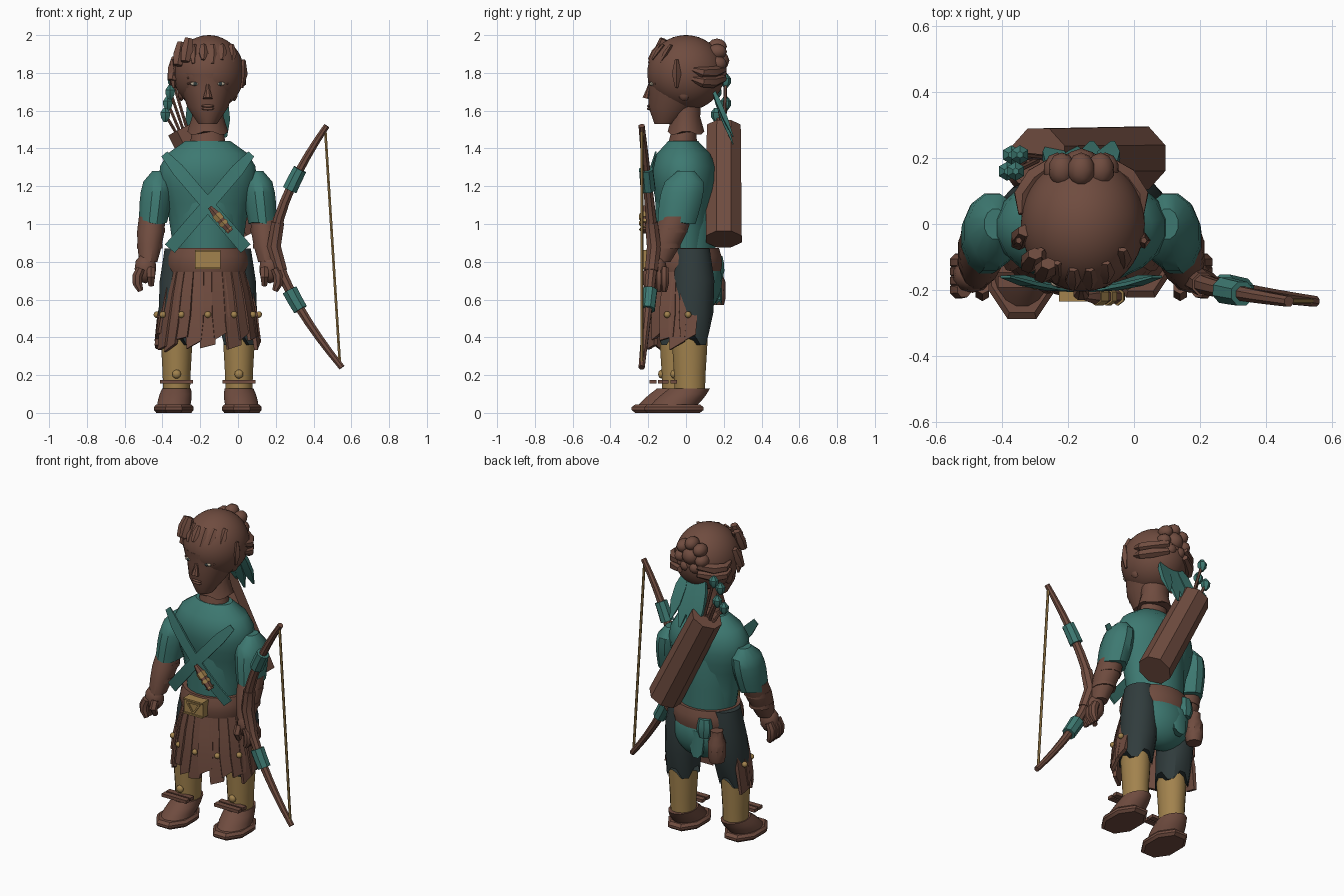
import bpy, bmesh, math, random
from mathutils import Matrix, Vector

random.seed(4)
if "Cube" in bpy.data.objects:
    bpy.data.objects.remove(bpy.data.objects["Cube"])

BODY_X = -.16  # the body stands to one side of the bow
ACROSS, DEEP, UP = Matrix.Identity(3)


def material(name, *rgb):
    mat = bpy.data.materials.new(name)
    mat.use_nodes = True
    mat.diffuse_color = (*rgb, 1)
    mat.node_tree.nodes["Principled BSDF"].inputs["Base Color"].default_value = (*rgb, 1)
    return mat


BROWN = material("warm brown", .16, .072, .05)
TEAL = material("teal cloth", .047, .19, .165)
GOLD = material("old gold", .36, .225, .075)
DARK = material("charcoal cloth", .03, .045, .046)
PALE = material("eye white", .45, .38, .28)


def body(side, deep, height):
    """A point measured from the centre line of the body."""
    return Vector((BODY_X + side, deep, height))


def finish(name, bm, mat):
    bmesh.ops.recalc_face_normals(bm, faces=bm.faces)
    mesh = bpy.data.meshes.new(name)
    bm.to_mesh(mesh)
    bm.free()
    mesh.materials.append(mat)
    for polygon in mesh.polygons:
        polygon.use_smooth = True
    mesh.set_sharp_from_angle(angle=math.radians(35))
    bpy.context.collection.objects.link(bpy.data.objects.new(name, mesh))


def sweep(name, centres, sizes, mat, sides=8, ratio=1, ref=DEEP, level=False, jag=0):
    """Skin ellipses (boxes for four sides) along centres; jag lifts parts of the last ring."""
    bm = bmesh.new()
    rings = []
    last = len(centres) - 1
    corner = math.sqrt(2) if sides == 4 else 1
    for i, (centre, size) in enumerate(zip(centres, sizes)):
        along = UP if level else (centres[min(i + 1, last)] - centres[max(i - 1, 0)]).normalized()
        wide = ref.cross(along).normalized() * size * corner
        thick = along.cross(wide) * ratio
        ring = []
        for j in range(sides):
            angle = math.tau * (j + .5) / sides
            spot = centre + wide * math.cos(angle) + thick * math.sin(angle)
            if i == last and j % 4 in (0, 3):
                spot = spot + UP * jag
            ring.append(bm.verts.new(spot))
        rings.append(ring)
    for low, high in zip(rings, rings[1:]):
        for j in range(sides):
            k = (j + 1) % sides
            bm.faces.new((low[j], low[k], high[k], high[j]))
    bm.faces.new(rings[0])
    bm.faces.new(rings[-1])
    finish(name, bm, mat)


def taper(name, start, end, sizes, mat, sides=8, ratio=1, bow=Vector(), **options):
    """Evenly spaced rings from start to end, pushed sideways by bow in the middle."""
    steps = [i / (len(sizes) - 1) for i in range(len(sizes))]
    centres = [start.lerp(end, t) + bow * 4 * t * (1 - t) for t in steps]
    sweep(name, centres, sizes, mat, sides, ratio, **options)


def ball(name, centre, radii, mat, detail=2):
    bm = bmesh.new()
    shape = Matrix.Translation(centre) @ Matrix.Diagonal((*radii, 1))
    bmesh.ops.create_icosphere(bm, subdivisions=detail, radius=1, matrix=shape)
    finish(name, bm, mat)


# Head and neck
ball("cranium", body(.005, 0, 1.8), (.188, .205, .2), BROWN, 4)
taper("face_and_jaw", body(0, -.11, 1.53), body(0, 0, 1.8), (.05, .11, .14, .18), BROWN, 24, 1.15, level=True)
taper("neck", body(0, 0, 1.66), body(0, 0, 1.475), (.09, .085, .11), BROWN, 16, .9, jag=.015)
taper("collar", body(0, -.02, 1.4), body(0, -.01, 1.49), (.1, .085), BROWN, 16, .8)

# Face
taper("nose", body(0, -.19, 1.75), body(0, -.212, 1.665), (.009, .014, .026), BROWN, ratio=.8)
for height in (1.61, 1.625):
    ball("lip", body(0, -.195, height), (.035, .012, .008), BROWN)
for side in (-1, 1):
    eye = body(side * .067, -.18, 1.742)
    inner, outer = Vector((side * -.04, -.01, 0)), Vector((side * .04, .02, 0))
    ball("eye", eye, (.026, .012, .011), PALE)
    ball("iris", eye - DEEP * .01, (.01, .004, .01), DARK)
    taper("upper_eyelid", eye + inner, eye + outer, (.005, .007, .005), BROWN, bow=UP * .012)
    brow = eye + UP * .03
    taper("eyebrow", brow + inner, brow + outer, (.006, .008, .005), BROWN, bow=UP * .015)
    ball("ear", body(side * .14, -.01, 1.7), (.02, .035, .05), BROWN)

# Hair: forehead locks, side braids, knot and ribbons
for i in range(6):
    side = (i - 2.5) / 20
    root = body(side, side * side * 4 - .14, 1.95)
    tip = root - UP * (.08 + .02 * (i % 2)) - DEEP * .06
    taper("forehead_lock", root, tip, (.014, .028, .01), BROWN, 5, .6)
for side, deep, height in ((-.15, -.11, 1.9), (-.11, -.14, 1.92), (-.18, -.04, 1.82)):
    middle = body(side, deep, height)
    lean = Vector((.01, .02, .06))
    taper("loose_hair_tuft", middle + lean, middle - lean, (.024, .036, .026), BROWN, 6, .8)
for side in (-1, 1):
    for height in (1.77, 1.82):
        taper("side_braid", body(side * .18, .03, height), body(side * .06, .2, height),
              (.012, .028, .032, .02), BROWN, 6, bow=ACROSS * side * .045 - UP * .02, ref=UP)
    taper("temple_tuft", body(side * .19, -.05, 1.87), body(side * .18, -.05, 1.72), (.01, .026, .008), BROWN, 5)
knot = body(0, .165, 1.865)
ball("hair_knot_core", knot, (.06, .065, .06), BROWN)
for i in range(7):
    turn = Matrix.Rotation(math.tau * i / 7, 3, "Y")
    ball("hair_knot_curl", knot + turn @ UP * .075, (.042, .052, .042), BROWN)
for i in range(4):
    side = (i - 1.5) / 25
    taper("hair_ribbon", body(side, .13, 1.74), body(side * 1.6, .25, 1.4 + abs(side)),
          (.014, .036, .034, .006), TEAL, 4, .35)

# Tunic with crossed bands and a small sheath
taper("tunic", body(0, 0, .84), body(0, -.015, 1.44),
      (.18, .19, .2, .21, .23, .25, .263, .255, .215, .12), TEAL, 20, .66, level=True)
taper("tunic_belly", body(0, 0, .84), body(0, 0, 1.35), (.175, .18, .185, .16), TEAL, 20, .9, level=True)
for side in (-1, 1):
    taper("chest_band", body(side * -.23, -.16, 1.37), body(side * .2, -.16, .87),
          [.02] + [.034] * 6, TEAL, 4, .17, bow=DEEP * -.04)
sheath_top, sheath_end = body(.01, -.22, 1.09), body(.12, -.22, .96)
taper("dagger_sheath", sheath_top, sheath_end, (.012, .025, .022, .02), BROWN, 6)
for t in (.3, .6, .9):
    band = sheath_top.lerp(sheath_end, t)
    taper("sheath_binding", band, band.lerp(sheath_end, .3), (.028, .028), GOLD, 6)

# Arms and hands
for side in (-1, 1):
    taper("sleeve", body(side * .26, 0, 1.28), body(side * .29, -.05, 1), (.035, .078, .086, .086, .082, .077),
          TEAL, 12, 1.35, level=True, jag=.008)
    elbow, wrist = body(side * .295, -.05, 1.04), body(side * .315, -.14, .8)
    taper("forearm", elbow, wrist, (.072, .075, .066, .05), BROWN, 12, 1.2, level=True)
    for t in (.25, .6):
        cuff = elbow.lerp(wrist, t)
        taper("bracer_band", cuff, cuff - UP * .025, [.08 - t / 60] * 2, BROWN, 12, 1.1, level=True)
    palm = body(side * .33, -.155, .765)
    ball("palm", palm, (.06, .054, .08), BROWN)
    for i in range(4):
        knuckle = palm + Vector((side * .025, .028 * i - .045, 0))
        taper("finger", knuckle, knuckle - UP * .12, (.024, .028, .027, .016), BROWN, bow=ACROSS * side * .02)
    thumb = palm - ACROSS * side * .03 - DEEP * .035
    taper("thumb", thumb, thumb - UP * .09, (.024, .024, .016), BROWN, 6, bow=DEEP * -.02)


# Bow: t runs from the lower tip to the upper tip
def bow_point(t):
    reach = abs(t)
    return Vector((.19 + .32 * reach ** 1.5 - .04 * t, -.17 - .065 * reach, .88 + .64 * t))


def bow_part(name, low, high, thickness, mat, count=3):
    steps = [low + (high - low) * i / (count - 1) for i in range(count)]
    sweep(name, [bow_point(t) for t in steps], [thickness - abs(t) / 60 for t in steps], mat)


bow_part("bow_limbs", -1, 1, .034, BROWN, 17)
bow_part("bow_upper_wrap", .47, .64, .05, TEAL)
bow_part("bow_lower_wrap", -.52, -.36, .05, TEAL)
bow_part("bow_grip", -.2, .2, .04, BROWN)
taper("bowstring", bow_point(-.98), bow_point(.98), (.008, .008), GOLD, 6)

# Quiver and arrows
quiver_top, quiver_end = body(-.13, .2, 1.51), body(.17, .2, .92)
taper("quiver", quiver_top, quiver_end, (.097, .103), BROWN)
for i in range(4):
    tip = body(.013 * i - .225, .16 + .05 * (i % 2), 1.58 + .06 * i)
    nock = quiver_top + ACROSS * (.02 * i - .03) - UP * .04
    taper("arrow_shaft", tip, nock, (.009, .009), BROWN, 6)
    taper("arrow_fletching", tip + UP * .035, tip - UP * .04, (.01, .029, .027, .01), TEAL, 6)

# Belt and buckle
taper("belt", body(0, 0, .745), body(0, 0, .872), (.21, .22, .215, .2), BROWN, 24, .88)
buckle = body(0, -.2, .812)
taper("buckle", buckle - UP * .05, buckle + UP * .05, (.068, .068), GOLD, 4, .4)
emblem = buckle - DEEP * .029
corners = [emblem + Vector(spot) for spot in ((-.045, 0, .03), (.045, 0, .03), (0, 0, -.035))]
for i in range(3):
    taper("buckle_triangle_edge", corners[i - 1], corners[i], (.005, .005), GOLD, 4)
for edge in (-.05, .04):
    rail = emblem + UP * edge
    taper("buckle_rail", rail, rail + UP * .01, (.068, .068), GOLD, 4, .1)

# Pouch, flask and cloth on the back of the belt
taper("belt_pouch", body(-.09, .17, .71), body(-.09, .165, .83), (.035, .05, .05, .04), TEAL, ratio=.75)
taper("flask", body(-.17, .155, .57), body(-.17, .155, .77), (.045, .055, .055, .055, .04, .038), BROWN, 10)
taper("tail_cloth", body(-.04, .165, .74), body(-.04, .175, .57), (.06, .045), TEAL, ratio=.4, jag=.03)

# Seat, trousers, lower legs and shoes; the right leg steps forward
ball("seat_cloth", body(0, .05, .7), (.195, .142, .18), TEAL, 3)
for side, step in ((-1, -.045), (1, .02)):
    shin = body(side * .165, step, 0)
    taper("trouser_leg", body(side * .14, .03, .87), shin + UP * .36, (.09, .108, .106, .095),
          DARK, 16, 1.08, bow=DEEP * .01, level=True, jag=.06)
    taper("lower_leg", shin + UP * .1, shin + UP * .46, (.072, .076, .083, .087), GOLD, 16, 1.13)
    ball("ankle_knob", shin + Vector((0, -.085, .205)), (.024, .018, .024), GOLD)
    foot = shin + Vector((side * .015, -.085, 0))
    taper("sole", foot, foot + UP * .045, (.1, .114, .114, .1), BROWN, 8, 1.5)
    taper("shoe", foot + UP * .04, shin + UP * .13, (.09, .09, .086, .078), BROWN, 16, 1.4, level=True)
    for deep in (-.13, -.085):
        strap = shin + Vector((0, deep, .155))
        taper("instep_strap", strap, strap + UP * .02, (.088, .088), BROWN, 4, .2)

# Strip skirt with studs, around the front and sides
strips = 13
for i in range(strips):
    angle = math.pi * (.94 + (i + .5) / strips * 1.12)
    outward = Vector((math.cos(angle), math.sin(angle), 0))

    def hang(reach, height):
        return body(outward.x * reach, outward.y * (reach * .6 + .05), height)

    taper("skirt_strip", hang(.19, .78), hang(.27, random.uniform(.32, .4)), (.033, .042, .048, .04),
          BROWN, 4, .25, bow=outward * .01, ref=outward, jag=random.choice((.02, .045)))
    if i % 2 == 0:
        ball("skirt_stud", hang(.27, .52), [.018] * 3, GOLD)
